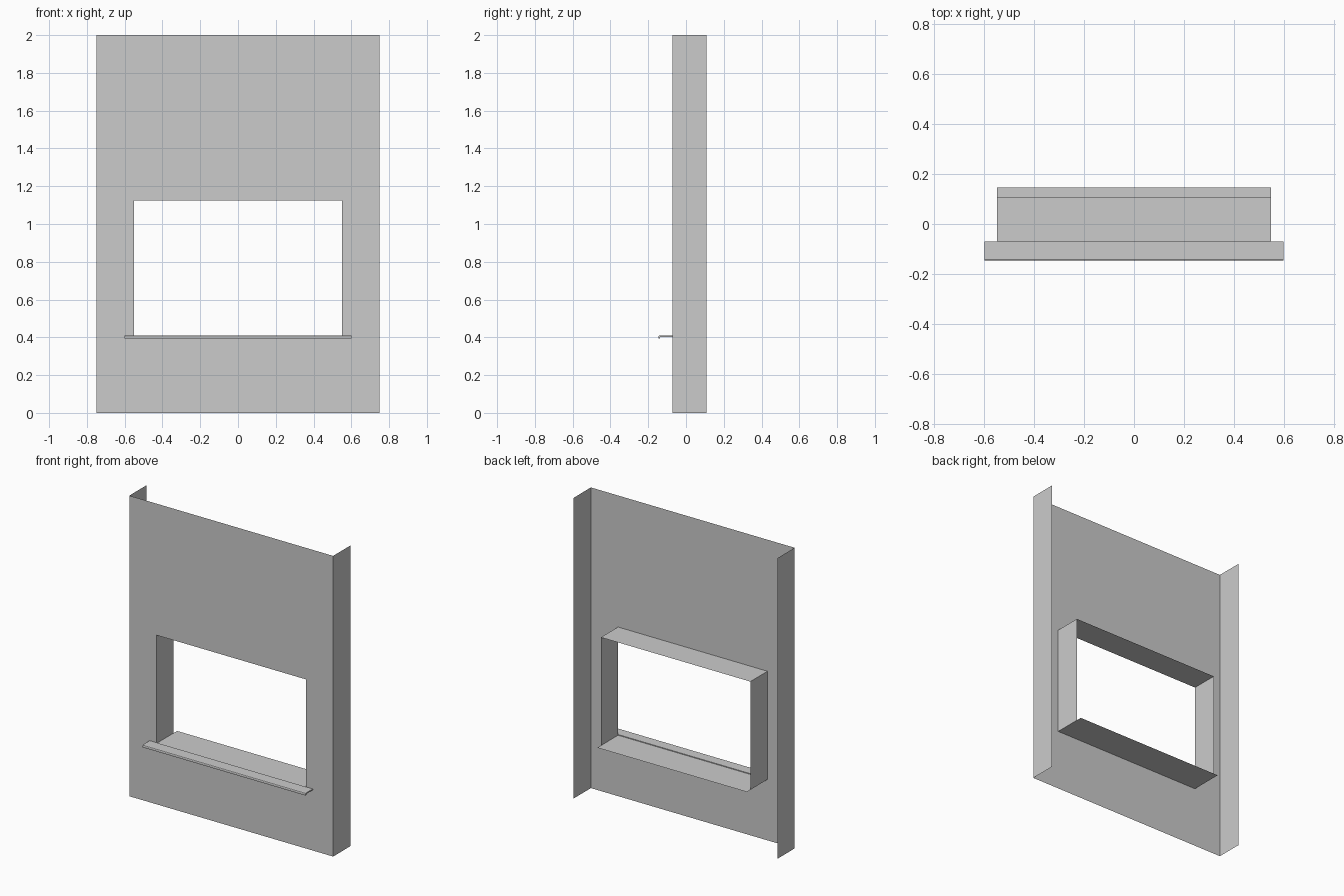
import bpy, bmesh

if "Cube" in bpy.data.objects:
    bpy.data.objects.remove(bpy.data.objects["Cube"])

FRONT, BACK = -0.071, 0.109       # wall face and rear edge of the returns
W, H = 0.75, 2.0                  # wall half width, height
OW, OB, OT = 0.55, 0.405, 1.125   # opening half width, bottom, top
SILL_W, NOSE, REAR = 0.6, -0.146, 0.146


def make(name, quads):
    """Build a sheet object from corner quads."""
    bm = bmesh.new()
    for q in quads:
        bm.faces.new([bm.verts.new(p) for p in q])
    bmesh.ops.remove_doubles(bm, verts=bm.verts, dist=1e-5)
    me = bpy.data.meshes.new(name)
    bm.to_mesh(me)
    bm.free()
    ob = bpy.data.objects.new(name, me)
    bpy.context.collection.objects.link(ob)
    return ob


def strip(a, b):
    """Quad from front to back along the wall edge a-b (x, z pairs)."""
    return [(a[0], FRONT, a[1]), (b[0], FRONT, b[1]),
            (b[0], BACK, b[1]), (a[0], BACK, a[1])]


# wall face: ring of four quads around the opening
outer = [(-W, 0), (W, 0), (W, H), (-W, H)]
inner = [(-OW, OB), (OW, OB), (OW, OT), (-OW, OT)]
ring = []
for i in range(4):
    j = (i + 1) % 4
    ring.append([(x, FRONT, z) for x, z in (outer[i], outer[j], inner[j], inner[i])])
make("wall_face", ring)

# wall end returns
make("wall_returns", [strip((W, 0), (W, H)), strip((-W, H), (-W, 0))])

# opening reveals: sides and head
make("window_reveal", [strip(inner[i], inner[i - 1]) for i in (2, 3, 0)])

# window board inside the opening, running slightly past the reveals
make("sill_board", [[(-OW, FRONT, OB), (OW, FRONT, OB),
                     (OW, REAR, OB), (-OW, REAR, OB)]])

# projecting nosing with rounded front and drip lip
profile = [(FRONT, 0.402), (FRONT, 0.410), (NOSE + 0.006, 0.410),
           (NOSE + 0.002, 0.408), (NOSE, 0.404), (NOSE, 0.394),
           (NOSE + 0.007, 0.394), (NOSE + 0.008, 0.402)]
bm = bmesh.new()
face = bm.faces.new([bm.verts.new((-SILL_W, y, z)) for y, z in profile])
ext = bmesh.ops.extrude_face_region(bm, geom=[face], use_keep_orig=True)
bmesh.ops.translate(bm, vec=(2 * SILL_W, 0, 0),
                    verts=[g for g in ext["geom"] if isinstance(g, bmesh.types.BMVert)])
bmesh.ops.recalc_face_normals(bm, faces=bm.faces)
me = bpy.data.meshes.new("sill_nosing")
bm.to_mesh(me)
bm.free()
bpy.context.collection.objects.link(bpy.data.objects.new("sill_nosing", me))
